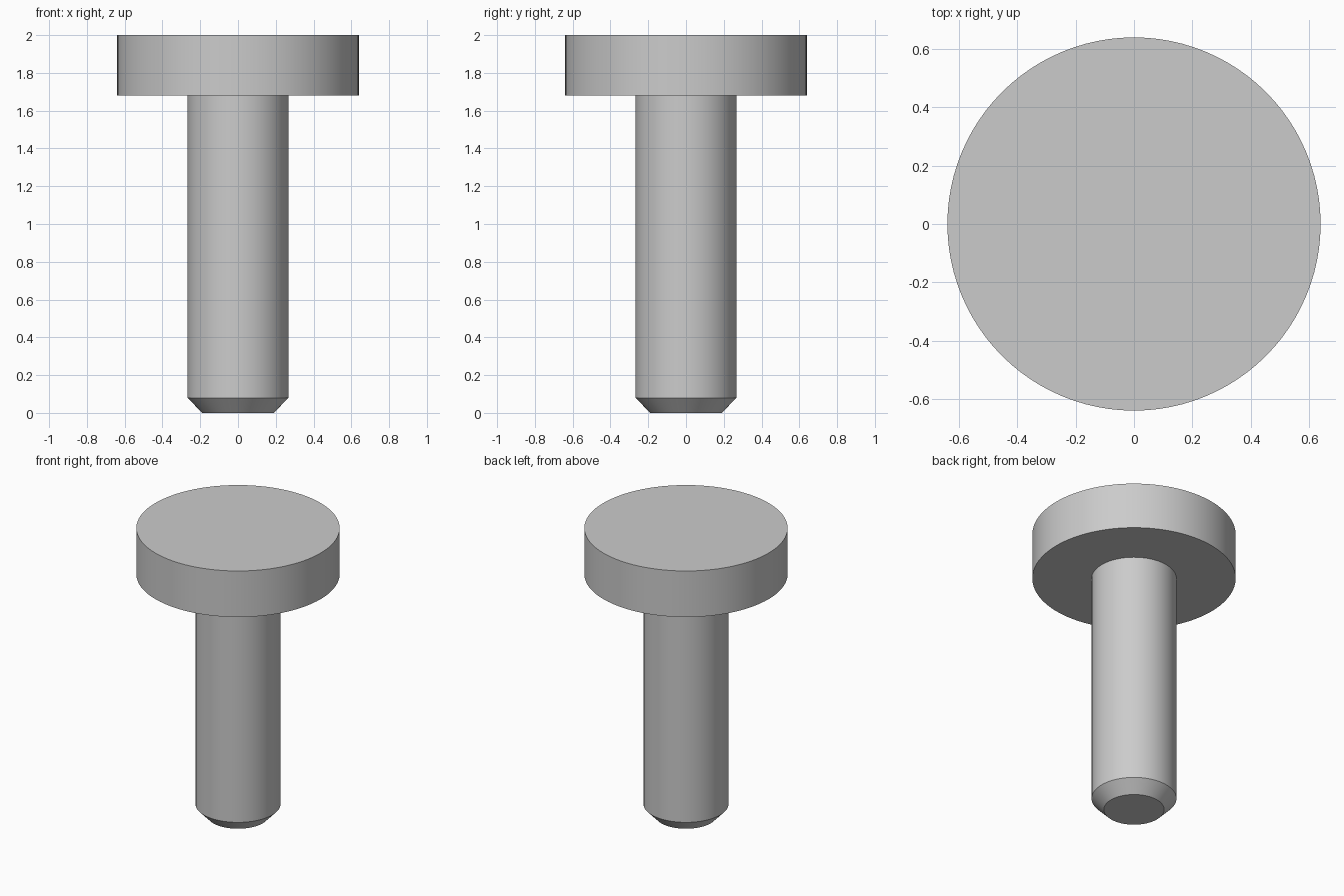
import bpy
import bmesh
from math import cos, sin, tau, radians

SIDES = 96
SHANK_R, HEAD_R, TIP_R = 0.267, 0.64, 0.19
CHAMFER_Z, HEAD_Z, TOP_Z = 0.08, 1.68, 2.0

cube = bpy.data.objects.get("Cube")
if cube:
    bpy.data.objects.remove(cube, do_unlink=True)

# Plain grey metal
steel = bpy.data.materials.new("grey_steel")
steel.use_nodes = True
colour = (0.6, 0.6, 0.6, 1.0)
steel.diffuse_color = colour
steel.node_tree.nodes["Principled BSDF"].inputs["Base Color"].default_value = colour


def turned_part(name, profile, cap_start=False, cap_end=False):
    """Revolve (radius, height) points around z, with optional flat caps."""
    bm = bmesh.new()
    rings = [[bm.verts.new((r * cos(tau * i / SIDES), r * sin(tau * i / SIDES), z))
              for i in range(SIDES)] for r, z in profile]
    for low, high in zip(rings, rings[1:]):
        for i in range(SIDES):
            j = (i + 1) % SIDES
            bm.faces.new((low[i], low[j], high[j], high[i]))
    if cap_start:
        bm.faces.new(rings[0][::-1])
    if cap_end:
        bm.faces.new(rings[-1])
    mesh = bpy.data.meshes.new(name)
    bm.to_mesh(mesh)
    bm.free()
    mesh.materials.append(steel)
    obj = bpy.data.objects.new(name, mesh)
    bpy.context.collection.objects.link(obj)

    # Smooth round walls, crisp rims
    bpy.ops.object.select_all(action="DESELECT")
    obj.select_set(True)
    bpy.context.view_layer.objects.active = obj
    bpy.ops.object.shade_smooth_by_angle(angle=radians(30))
    return obj


# Shank with chamfered tip, open where it meets the head
turned_part("shank", [(TIP_R, 0), (SHANK_R, CHAMFER_Z), (SHANK_R, HEAD_Z)],
            cap_start=True)

# Flat disc head with an annular underside
turned_part("head", [(SHANK_R, HEAD_Z), (HEAD_R, HEAD_Z), (HEAD_R, TOP_Z)],
            cap_end=True)
